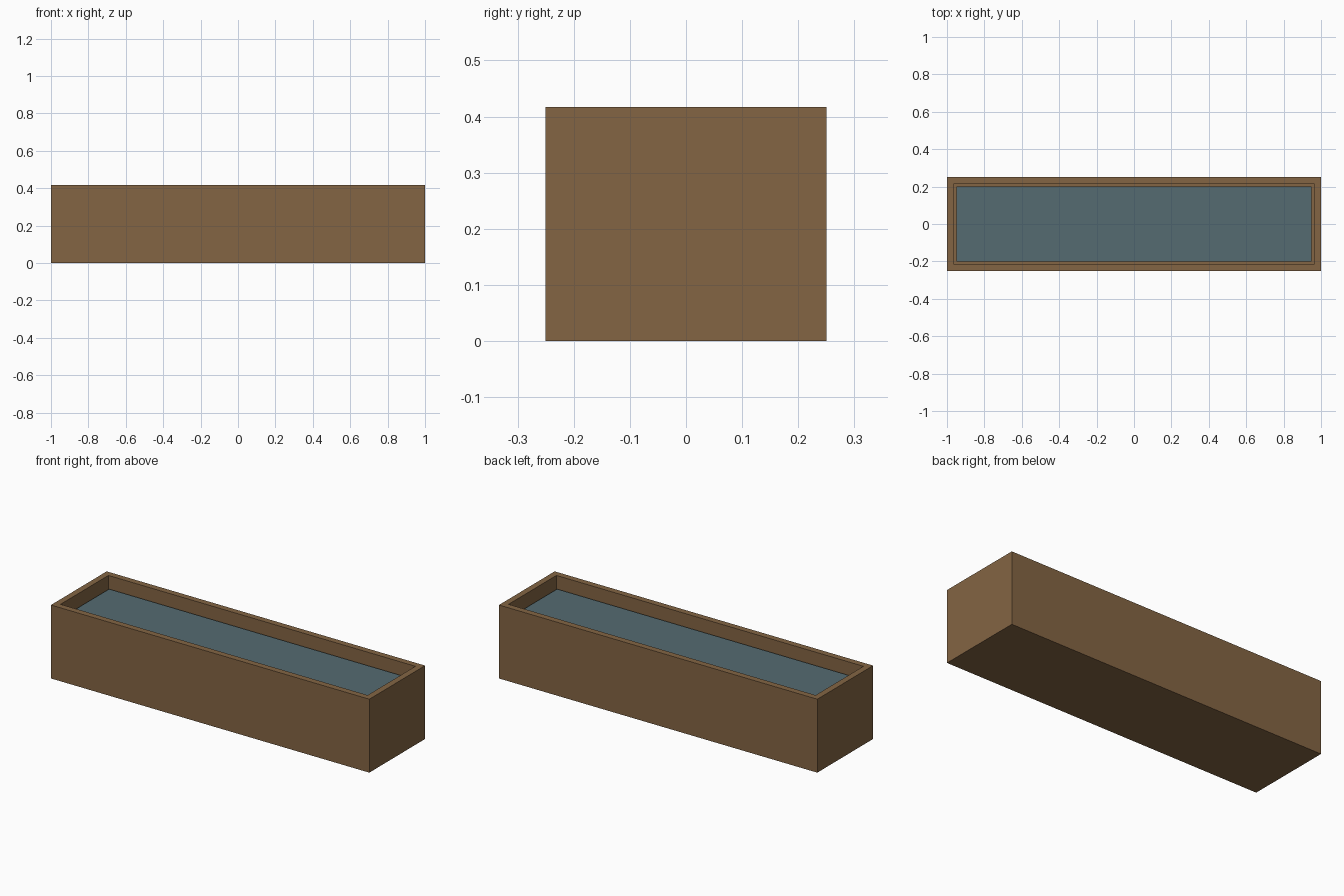
import bpy, bmesh

if "Cube" in bpy.data.objects:
    bpy.data.objects.remove(bpy.data.objects["Cube"])

L, W, H = 2.0, 0.5, 0.417      # outer size
WALL, FLOOR, WATER_Z = 0.05, 0.05, 0.349


def material(name, rgb):
    m = bpy.data.materials.new(name)
    m.diffuse_color = (*rgb, 1)
    m.use_nodes = True
    m.node_tree.nodes["Principled BSDF"].inputs["Base Color"].default_value = m.diffuse_color
    return m


def add_object(name, bm, mat):
    bmesh.ops.recalc_face_normals(bm, faces=bm.faces)
    mesh = bpy.data.meshes.new(name)
    bm.to_mesh(mesh)
    bm.free()
    mesh.materials.append(mat)
    ob = bpy.data.objects.new(name, mesh)
    bpy.context.collection.objects.link(ob)
    return ob


wood = material("brown wood", (0.23, 0.13, 0.057))
water = material("blue grey water", (0.089, 0.147, 0.166))

# Trough: a box whose top is inset for the rim, then pushed down for the cavity
bm = bmesh.new()
bmesh.ops.create_cube(bm, size=1)
for v in bm.verts:
    v.co = (v.co.x * L, v.co.y * W, (v.co.z + 0.5) * H)
top = max(bm.faces, key=lambda f: f.calc_center_median().z)
bmesh.ops.inset_region(bm, faces=[top], thickness=WALL)
ext = bmesh.ops.extrude_discrete_faces(bm, faces=[top])
for v in ext["faces"][0].verts:
    v.co.z = FLOOR
add_object("trough", bm, wood)

# Water surface filling the cavity from wall to wall
bm = bmesh.new()
bmesh.ops.create_grid(bm, x_segments=1, y_segments=1, size=0.5)
for v in bm.verts:
    v.co = (v.co.x * (L - 2 * WALL), v.co.y * (W - 2 * WALL), WATER_Z)
surface = add_object("water_surface", bm, water)
if surface.data.polygons[0].normal.z < 0:
    surface.data.flip_normals()
